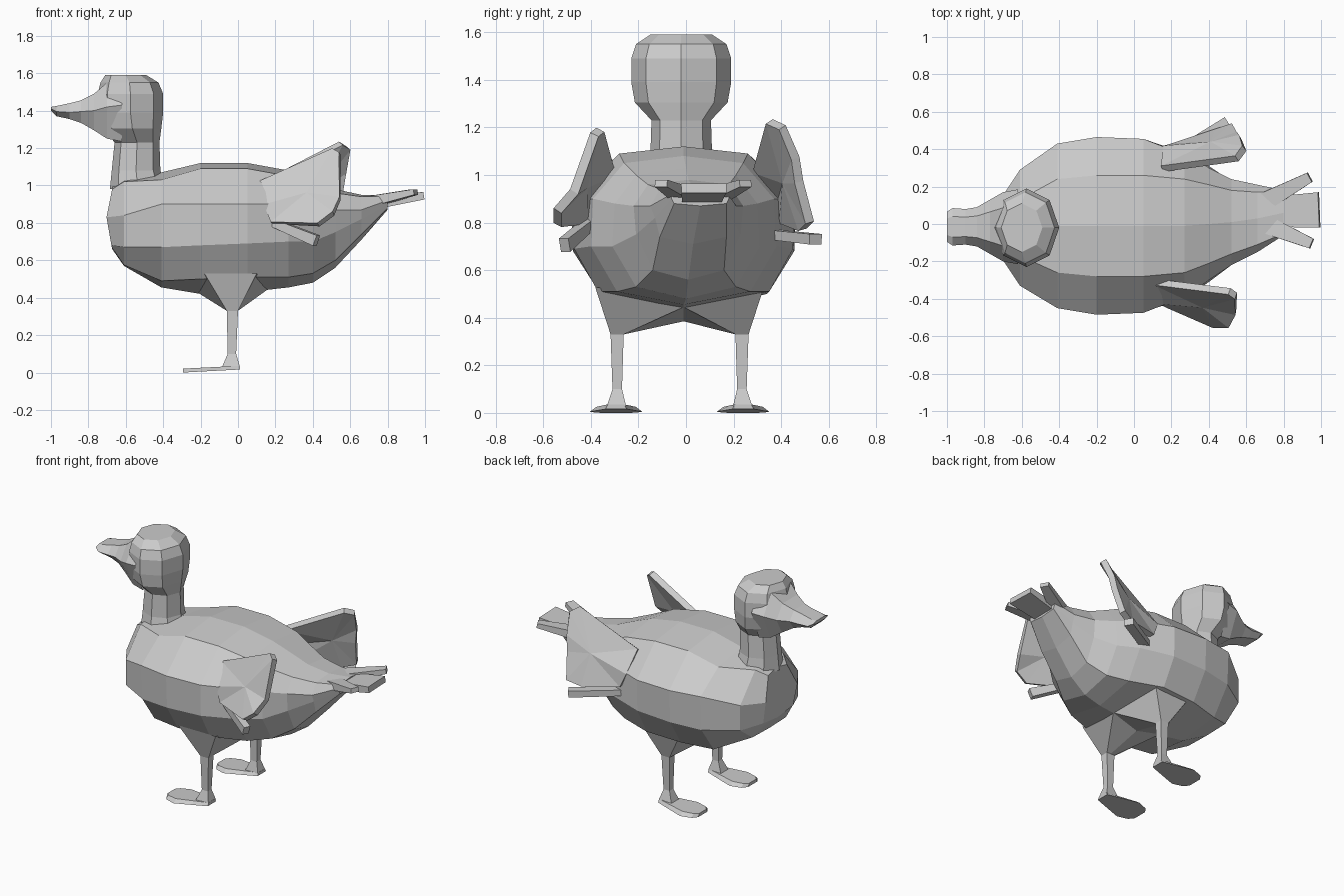
import bpy, bmesh, math
from mathutils import Vector


def make(name, verts, faces):
    me = bpy.data.meshes.new(name)
    me.from_pydata([tuple(v) for v in verts], [], faces)
    bm = bmesh.new()
    bm.from_mesh(me)
    bmesh.ops.recalc_face_normals(bm, faces=bm.faces)
    bm.to_mesh(me)
    bm.free()
    ob = bpy.data.objects.new(name, me)
    bpy.context.collection.objects.link(ob)
    return ob


def loft(name, rings, cap_start=True, cap_end=True):
    n = len(rings[0])
    faces = []
    for i in range(len(rings) - 1):
        for j in range(n):
            k = (j + 1) % n
            faces.append((i * n + j, i * n + k, (i + 1) * n + k, (i + 1) * n + j))
    last = (len(rings) - 1) * n
    if cap_start:
        faces.append(tuple(range(n))[::-1])
    if cap_end:
        faces.append(tuple(range(last, last + n)))
    return make(name, [p for r in rings for p in r], faces)


def feather(name, a, b, size_a, size_b):
    # tapered bar from a to b, sizes are (half width, half thickness)
    a, b = Vector(a), Vector(b)
    d = (b - a).normalized()
    side = d.cross(Vector((0, 0, 1))).normalized()
    up = side.cross(d)
    rings = [[p + side * (w * u) + up * (t * v)
              for u, v in ((-1, -1), (1, -1), (1, 1), (-1, 1))]
             for p, (w, t) in ((a, size_a), (b, size_b))]
    return loft(name, rings)


# Body: ten-sided sections along x
# x, centre y, top z, then four (half width, z) pairs, bottom z
sections = [
    (-.705, -.02, 1.0, .10, .98, .17, .83, .16, .68, .08, .67, .66),
    (-.61, -.02, 1.03, .15, 1.02, .31, .84, .31, .67, .18, .575, .57),
    (-.41, -.01, 1.07, .25, 1.03, .44, .90, .43, .67, .30, .49, .455),
    (-.20, -.01, 1.12, .27, 1.09, .475, .90, .465, .68, .35, .50, .42),
    (.05, -.01, 1.12, .27, 1.09, .465, .90, .46, .69, .36, .51, .43),
    (.27, -.01, 1.08, .25, 1.05, .38, .90, .39, .70, .28, .51, .455),
    (.40, 0, 1.03, .21, 1.0, .30, .88, .31, .70, .21, .53, .48),
    (.52, .01, .98, .17, .96, .23, .87, .22, .75, .15, .60, .56),
    (.66, .03, .95, .14, .94, .18, .87, .16, .82, .14, .74, .71),
    (.80, .06, .95, .11, .94, .12, .92, .12, .90, .11, .88, .87),
]
rings = []
for x, cy, zt, *pairs, zb in sections:
    half = list(zip(pairs[0::2], pairs[1::2]))
    rings.append([(x, cy, zt)] + [(x, cy + w, z) for w, z in half]
                 + [(x, cy, zb)] + [(x, cy - w, z) for w, z in reversed(half)])
# the breast bulges forward at mid height
rings[0] = [(x + .2 * abs(z - .82), y, z) for x, y, z in rings[0]]
loft("body", rings)

# Neck and head: eight-sided rings going up (z, centre x, radius x, radius y)
levels = [(.98, -.535, .15, .15), (1.08, -.545, .13, .13), (1.23, -.54, .12, .125),
          (1.305, -.565, .155, .195), (1.39, -.575, .175, .21), (1.49, -.575, .175, .21),
          (1.55, -.58, .155, .19), (1.59, -.60, .11, .13)]
loft("neck_and_head",
     [[(cx + rx * math.cos(i * math.pi / 4), -.02 + ry * math.sin(i * math.pi / 4), z)
       for i in range(8)] for z, cx, rx, ry in levels], cap_start=False)

# Face and bill: six-sided sections (x, half width, bottom z, side z, top z)
bill = [(-.62, .20, 1.235, 1.43, 1.55), (-.70, .185, 1.25, 1.42, 1.55),
        (-.77, .145, 1.295, 1.40, 1.49), (-.84, .105, 1.335, 1.395, 1.455),
        (-.90, .095, 1.355, 1.39, 1.44), (-.97, .10, 1.37, 1.395, 1.425),
        (-1.0, .08, 1.40, 1.41, 1.42)]
loft("face_and_bill",
     [[(x, -.015 - w, zs), (x, -.015 - w * .55, zt), (x, -.015 + w * .55, zt),
       (x, -.015 + w, zs), (x, -.015 + w * .6, zb), (x, -.015 - w * .6, zb)]
      for x, w, zb, zs, zt in bill], cap_start=False)

# Legs and feet on both sides; the thighs meet under the belly
for side, label in ((-1, "right"), (1, "left")):
    def Y(v):
        return -.027 + side * v
    thigh = [(-.18, Y(.355), .53), (.10, Y(.355), .53), (.16, -.01, .445),
             (-.03, -.01, .385), (-.22, -.01, .43)]
    shin = [[(x0, Y(yo), z), (x1, Y(yo), z), (x1, Y(yi), z),
             ((x0 + x1) / 2, Y(yi), z), (x0, Y(yi), z)]
            for x0, x1, yo, yi, z in ((-.06, 0, .29, .235, .33),
                                      (-.055, -.01, .282, .242, .10),
                                      (-.085, .01, .305, .225, .03))]
    loft("leg_" + label, [thigh] + shin, cap_start=False)
    outline = [(.01, .045), (-.085, .075), (-.20, .11), (-.27, .085), (-.295, .05)]
    outline += [(x, -w) for x, w in reversed(outline)]
    loft("foot_" + label,
         [[(x, Y(.267 + w), .016 + .053 * (x - .01)) for x, w in outline],
          [(x, Y(.267 + w * .75), .036 + .05 * (x - .01)) for x, w in outline]])

# Raised wings: fan of triangles around the middle, thickened
wings = {
    "wing_right": [(.11, -.31, 1.01), (.51, -.36, 1.19), (.545, -.385, 1.17),
                   (.545, -.47, .93), (.51, -.54, .85), (.43, -.54, .79),
                   (.18, -.43, .80), (.14, -.41, .89)],
    "wing_left": [(.15, .295, 1.02), (.55, .35, 1.225), (.59, .405, 1.20),
                  (.57, .46, 1.07), (.555, .475, .97), (.53, .52, .80),
                  (.44, .49, .77), (.20, .41, .80), (.16, .40, .89)],
}
for name, pts in wings.items():
    mid = sum((Vector(p) for p in pts), Vector()) / len(pts)
    n = len(pts)
    ob = make(name, pts + [mid], [(i, (i + 1) % n, n) for i in range(n)])
    mod = ob.modifiers.new("thickness", 'SOLIDIFY')
    mod.thickness, mod.offset = .04, 0

# Loose feathers under the wings
feather("wing_feather_right", (.17, -.39, .81), (.42, -.51, .705), (.025, .02), (.022, .03))
feather("wing_feather_left", (.20, .36, .75), (.50, .545, .73), (.03, .02), (.03, .022))

# Tail feathers
feather("tail_feather_middle", (.74, .065, .905), (.99, .075, .945), (.08, .03), (.095, .02))
feather("tail_feather_left", (.70, .12, .91), (.94, .25, .965), (.05, .03), (.028, .015))
feather("tail_feather_right", (.70, 0, .91), (.95, -.105, .965), (.05, .03), (.028, .015))
